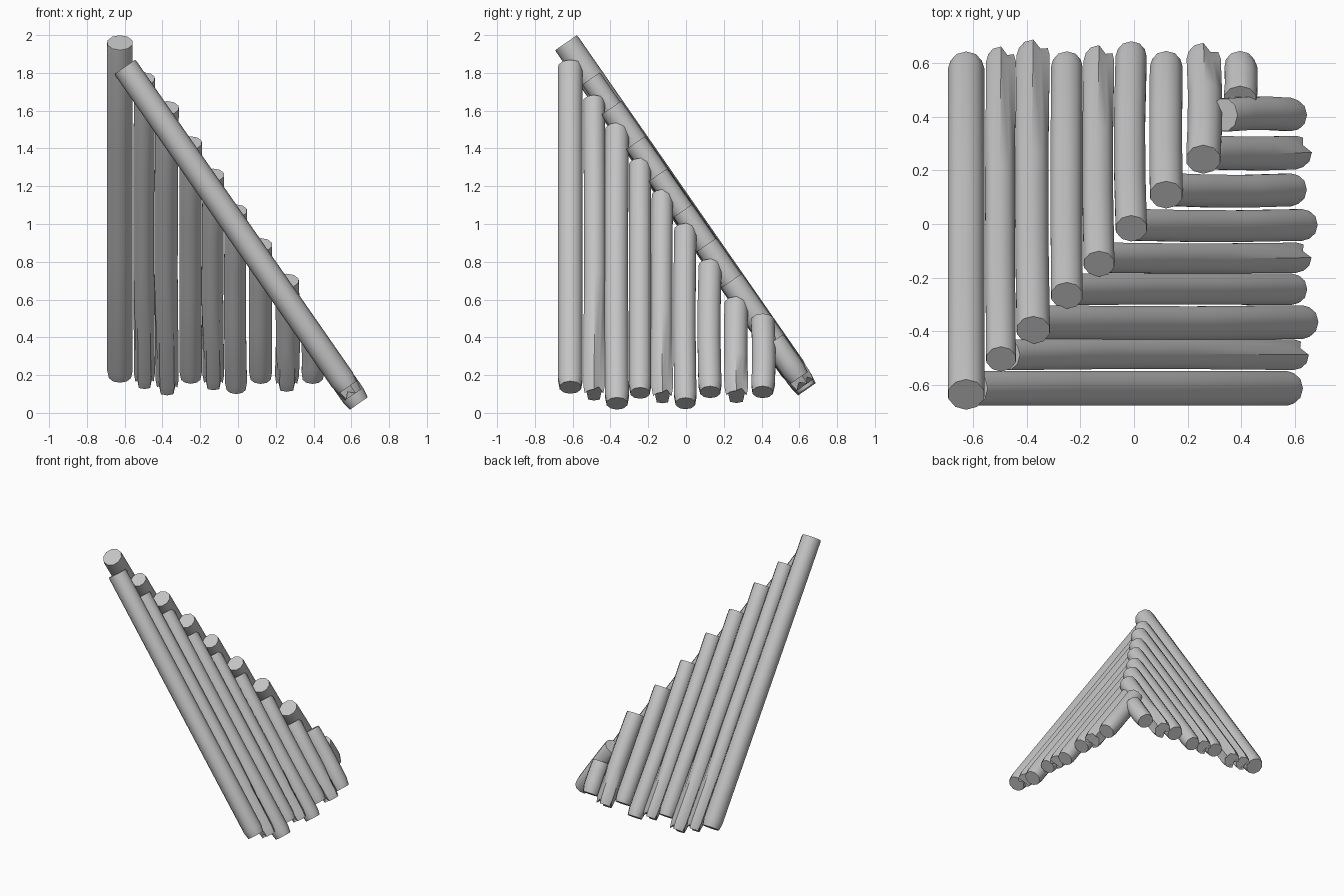
import bpy, bmesh, math, random
from mathutils import Vector

random.seed(4)
old = bpy.data.objects.get("Cube")
if old:
    bpy.data.objects.remove(old)

grey = bpy.data.materials.new("plain grey")
grey.use_nodes = True
colour = (0.55, 0.55, 0.55, 1)
grey.diffuse_color = colour
grey.node_tree.nodes["Principled BSDF"].inputs["Base Color"].default_value = colour

SIDES = 10
RUN = 0.695  # horizontal run per unit of height


def make_log(name, top, bottom, side, radius, bend=0.0, ragged=False):
    """Closed log with a gently bent shaft and a worn lower end."""
    axis = (bottom - top).normalized()
    length = (bottom - top).length
    out = side.cross(axis)
    if out.z < 0:
        out = -out
    bm = bmesh.new()
    rings = []
    # distance along the log, radius factor
    stations = [(0, 0.97), (0.015, 1), (length * 0.3, 1), (length * 0.6, 1),
                (length - 0.05, 1), (length, 0.87)]
    for i, (dist, scale) in enumerate(stations):
        shift = side * bend * math.sin(math.pi * dist / length)
        ring = []
        for k in range(SIDES):
            a = math.tau * (k + 0.5) / SIDES
            r = radius * scale
            d = dist
            if ragged and i >= 4 and k % 4 == 1:  # splits in the worn end
                r *= 0.8
                d -= 0.03
            p = top + axis * d + shift + side * r * math.cos(a) + out * r * math.sin(a)
            ring.append(bm.verts.new(p))
        rings.append(ring)
    for a, b in zip(rings, rings[1:]):
        for k in range(SIDES):
            n = (k + 1) % SIDES
            bm.faces.new((a[k], a[n], b[n], b[k]))
    bm.faces.new(rings[0])
    bm.faces.new(rings[-1])
    bmesh.ops.recalc_face_normals(bm, faces=bm.faces)
    mesh = bpy.data.meshes.new(name)
    bm.to_mesh(mesh)
    bm.free()
    mesh.materials.append(grey)
    obj = bpy.data.objects.new(name, mesh)
    bpy.context.collection.objects.link(obj)
    bpy.ops.object.select_all(action='DESELECT')
    obj.select_set(True)
    bpy.context.view_layer.objects.active = obj
    bpy.ops.object.shade_smooth_by_angle(angle=math.radians(40))


# Logs leaning towards the back: sideways place, radius, top height, low end
back_logs = [
    (-0.625, 0.071, 1.96, 0.195), (-0.495, 0.058, 1.77, 0.155),
    (-0.375, 0.065, 1.615, 0.125), (-0.25, 0.062, 1.43, 0.185),
    (-0.13, 0.060, 1.26, 0.15), (-0.01, 0.061, 1.07, 0.13),
    (0.12, 0.064, 0.89, 0.185), (0.258, 0.067, 0.70, 0.145),
    (0.395, 0.064, 0.38, 0.185)]
for i, (x, r, hi, lo) in enumerate(back_logs):
    ends = [Vector((x, -0.635 + (1.96 - z) * RUN, z)) for z in (hi, lo)]
    make_log(f"back_log_{i + 1}", *ends, Vector((1, 0, 0)), r,
             random.uniform(-0.008, 0.008) if i else 0, i in (1, 2, 4, 7))

# Logs leaning towards the left
left_logs = [
    (-0.612, 0.068, 1.832, 0.135), (-0.487, 0.060, 1.65, 0.095),
    (-0.365, 0.066, 1.50, 0.05), (-0.243, 0.061, 1.315, 0.105),
    (-0.125, 0.059, 1.15, 0.08), (-0.003, 0.062, 0.97, 0.05),
    (0.128, 0.064, 0.78, 0.11), (0.267, 0.066, 0.58, 0.085),
    (0.406, 0.065, 0.49, 0.11)]
for i, (y, r, hi, lo) in enumerate(left_logs):
    ends = [Vector((-0.601 + (1.835 - z) * RUN, y, z)) for z in (hi, lo)]
    make_log(f"left_log_{i + 1}", *ends, Vector((0, 1, 0)), r,
             random.uniform(-0.008, 0.008) if i else 0, i in (1, 4, 7))
